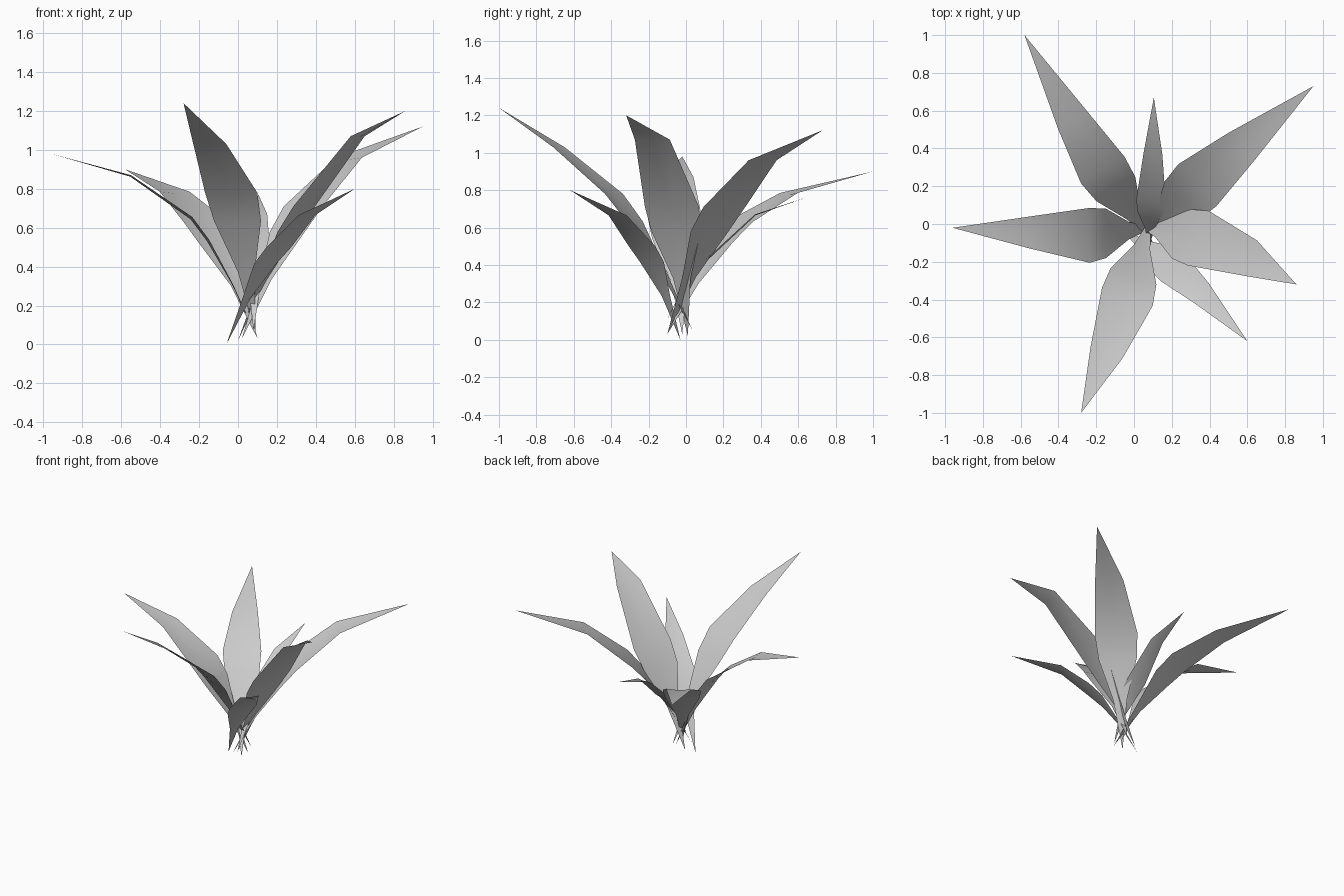
import bpy, bmesh
from mathutils import Vector

cube = bpy.data.objects.get("Cube")
if cube:
    bpy.data.objects.remove(cube)

# One plain grey for all foliage
grey = bpy.data.materials.new("leaf_grey")
grey.use_nodes = True
colour = (0.6, 0.6, 0.6, 1)
grey.diffuse_color = colour
grey.node_tree.nodes["Principled BSDF"].inputs["Base Color"].default_value = colour


def make_leaf(name, base, belly, shoulder, tip, width, shoulder_width):
    """Pointed blade with a shallow midrib fold, widest at the belly."""
    base, belly, shoulder, tip = map(Vector, (base, belly, shoulder, tip))
    out = tip - base
    side = Vector((-out.y, out.x, 0)).normalized()
    lift = Vector((0, 0, 0.045))
    sections = [
        (base.lerp(belly, 0.38) + lift, width * 0.32),
        (base.lerp(belly, 0.74) + lift, width * 0.9),
        (belly, width),
        (shoulder, shoulder_width),
    ]
    path = [base] + [c for c, w in sections] + [tip]

    bm = bmesh.new()
    root, point = bm.verts.new(base), bm.verts.new(tip)
    rows = []
    for i, (centre, w) in enumerate(sections):
        along = (path[i + 2] - path[i]).normalized()
        sink = along.cross(side).normalized() * w * 0.05
        spots = (centre + side * w / 2, centre - sink, centre - side * w / 2)
        rows.append([bm.verts.new(s) for s in spots])

    # Blade strips either side of the midrib, closed by pointed ends
    for k in range(2):
        for low, high in zip(rows, rows[1:]):
            bm.faces.new((low[k + 1], high[k + 1], high[k], low[k]))
        bm.faces.new((root, rows[0][k + 1], rows[0][k]))
        bm.faces.new((rows[-1][k + 1], point, rows[-1][k]))
    for f in bm.faces:
        f.smooth = True

    mesh = bpy.data.meshes.new(name)
    bm.to_mesh(mesh)
    bm.free()
    mesh.materials.append(grey)
    obj = bpy.data.objects.new(name, mesh)
    bpy.context.collection.objects.link(obj)


# Rosette: base, belly, shoulder, tip, belly width, shoulder width
make_leaf("back_right_leaf", (0.1, -0.1, 0.03), (-0.165, 0.285, 0.63),
          (-0.325, 0.55, 0.785), (-0.58, 1, 0.9), 0.27, 0.18)
make_leaf("back_small_leaf", (0.08, -0.12, 0.07), (0.09, 0.13, 0.45),
          (0.1, 0.37, 0.67), (0.105, 0.67, 0.77), 0.155, 0.1)
make_leaf("back_left_leaf", (0.02, -0.1, 0.03), (0.335, 0.205, 0.71),
          (0.57, 0.41, 0.96), (0.95, 0.73, 1.12), 0.3, 0.2)
make_leaf("left_leaf", (0, 0.01, 0.02), (0.34, -0.075, 0.71),
          (0.615, -0.18, 1.07), (0.86, -0.32, 1.2), 0.31, 0.2)
make_leaf("front_small_leaf", (-0.06, -0.03, 0), (0.21, -0.235, 0.5),
          (0.355, -0.365, 0.665), (0.6, -0.62, 0.8), 0.19, 0.13)
make_leaf("front_leaf", (0.09, 0.035, 0.05), (-0.035, -0.385, 0.78),
          (-0.145, -0.68, 1.03), (-0.28, -1, 1.24), 0.285, 0.18)
make_leaf("right_leaf", (0.1, -0.02, 0.03), (-0.235, -0.06, 0.655),
          (-0.55, -0.045, 0.87), (-0.96, -0.02, 0.98), 0.29, 0.17)
